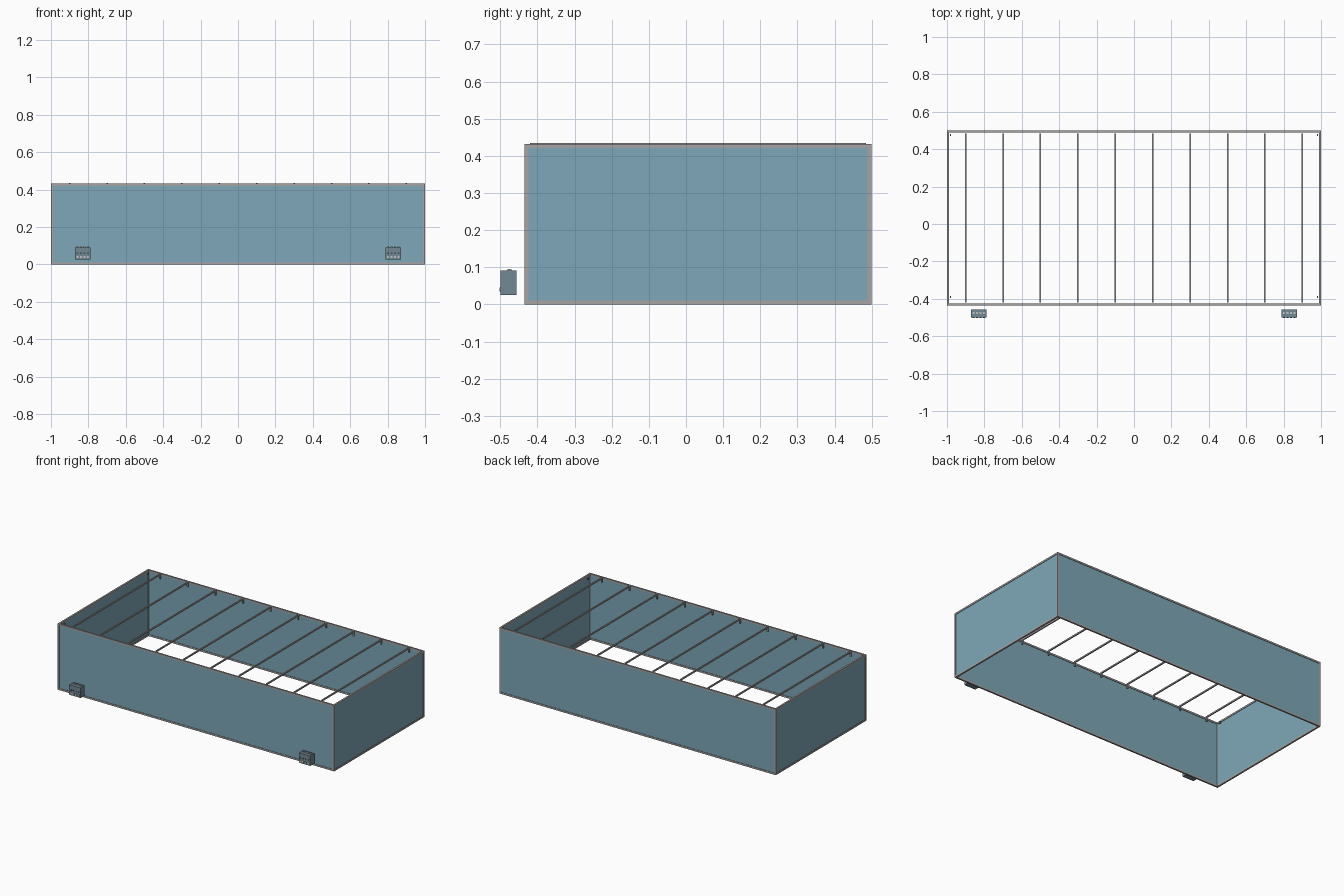
import bpy, bmesh
from mathutils import Matrix, Vector

cube = bpy.data.objects.get("Cube")
if cube:
    bpy.data.objects.remove(cube, do_unlink=True)


def material(name, rgb):
    m = bpy.data.materials.new(name)
    m.diffuse_color = (*rgb, 1)
    m.use_nodes = True
    m.node_tree.nodes["Principled BSDF"].inputs["Base Color"].default_value = (*rgb, 1)
    return m


PANEL = material("blue panel", (0.21, 0.39, 0.48))
FRAME = material("grey frame", (0.38, 0.37, 0.37))
BLOCK = material("slate block", (0.17, 0.25, 0.30))
SCREW = material("light screw", (0.55, 0.55, 0.55))
SLOT = material("dark slot", (0.07, 0.09, 0.10))


def build(name, boxes, mat):
    """One object from a list of (low corner, high corner) boxes."""
    bm = bmesh.new()
    for low, high in boxes:
        low, high = Vector(low), Vector(high)
        place = Matrix.Translation((low + high) / 2) @ Matrix.Diagonal((*(high - low), 1))
        bmesh.ops.create_cube(bm, size=1, matrix=place)
    mesh = bpy.data.meshes.new(name)
    bm.to_mesh(mesh)
    bm.free()
    mesh.materials.append(mat)
    obj = bpy.data.objects.new(name, mesh)
    bpy.context.collection.objects.link(obj)
    return obj


X, Y0, Y1, H = 1.0, -0.435, 0.5, 0.432
T = 0.011      # rail thickness
P = 0.003      # panel setback from the rail faces

# Frame rails and corner posts
rails = []
for z in (0, H - T):
    for y in (Y0, Y1 - T):
        rails.append(((-X, y, z), (X, y + T, z + T)))
    for x in (-X, X - T):
        rails.append(((x, Y0 + T, z), (x + T, Y1 - T, z + T)))
build("frame_rails", rails, FRAME)
build("corner_posts", [((x, y, T), (x + T, y + T, H - T))
                       for x in (-X, X - T) for y in (Y0, Y1 - T)], FRAME)

# Wall panels held inside the frame
for name, y in (("front_panel", Y0), ("back_panel", Y1 - T)):
    build(name, [((-X + T, y + P, T), (X - T, y + T - P, H - T))], PANEL)
for name, x in (("right_panel", -X), ("left_panel", X - T)):
    build(name, [((x + P, Y0 + T, T), (x + T - P, Y1 - T, H - T))], PANEL)

# Cross bars with a short bent leg at each end
W = 0.004
bars = []
for i in range(10):
    x = -0.9 + 0.2 * i
    bars.append(((x - W, -0.42, H - 0.006), (x + W, 0.485, H + 0.003)))
    for y in (-0.415, 0.48):
        bars.append(((x - W, y - W, H - 0.03), (x + W, y + W, H - 0.006)))
build("cross_bars", bars, FRAME)

# Small fixings in the four corners
build("corner_fixings", [((s * 0.981 - 0.003, y - 0.005, H - 0.025),
                          (s * 0.981 + 0.003, y + 0.005, H - T))
                         for s in (-1, 1) for y in (-0.39, 0.475)], FRAME)

# Terminal blocks in front, with screws on top and front and dark slots
for name, cx in (("right", -0.83), ("left", 0.83)):
    build(name + "_terminal_block",
          [((cx - 0.041, -0.499, 0.026), (cx + 0.041, -0.456, 0.091))], BLOCK)
    screws, slots = [], []
    for i in range(4):
        x = cx + (i - 1.5) * 0.019
        screws.append(((x - 0.005, -0.48, 0.088), (x + 0.005, -0.47, 0.095)))
        screws.append(((x - 0.005, -0.502, 0.035), (x + 0.005, -0.495, 0.045)))
        slots.append(((x - 0.006, -0.5, 0.056), (x + 0.006, -0.498, 0.064)))
    build(name + "_terminal_screws", screws, SCREW)
    build(name + "_terminal_slots", slots, SLOT)
